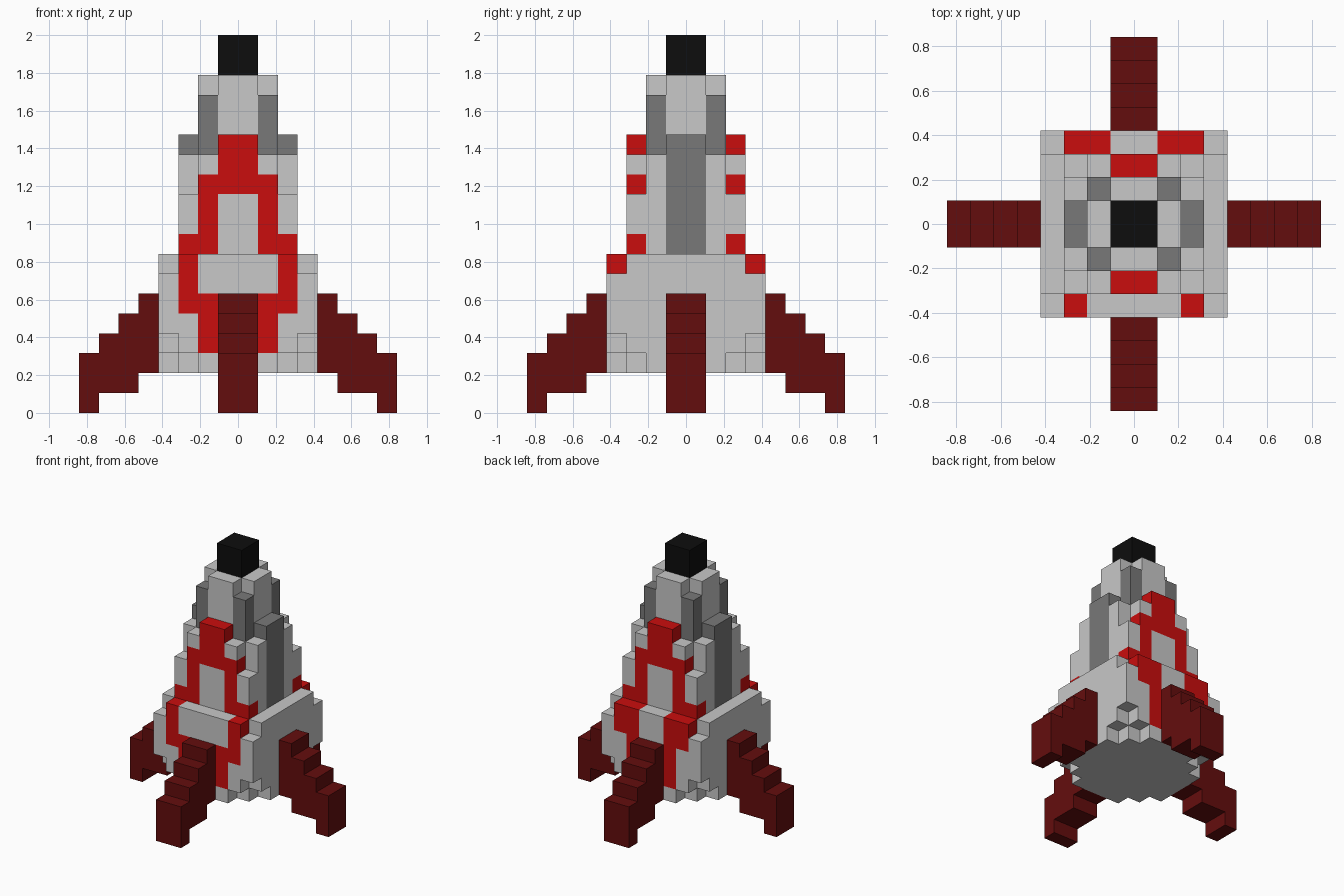
import bpy, bmesh, math
from mathutils import Vector

if "Cube" in bpy.data.objects:
    bpy.data.objects.remove(bpy.data.objects["Cube"])

U = 2 / 19  # one block

COLOURS = {
    "light_grey": (0.58, 0.58, 0.58, 1),
    "dark_grey": (0.19, 0.19, 0.19, 1),
    "red": (0.59, 0.004, 0.004, 1),
    "dark_red": (0.127, 0.004, 0.004, 1),
    "black": (0.004, 0.004, 0.004, 1),
}
NAMES = list(COLOURS)
MATS = []
for name, rgba in COLOURS.items():
    m = bpy.data.materials.new(name)
    m.diffuse_color = rgba
    m.use_nodes = True
    m.node_tree.nodes["Principled BSDF"].inputs["Base Color"].default_value = m.diffuse_color
    MATS.append(m)

cells = {}  # block position -> (part, colour)


def fill(part, colour, x, y, z):
    """Fill a range of blocks; colour None carves them away."""
    for i in range(*x):
        for j in range(*y):
            for k in range(*z):
                if colour:
                    cells[i, j, k] = (part, colour)
                else:
                    cells.pop((i, j, k), None)


def flip(r):
    return (-r[1], -r[0])


def fill4(part, colour, x, y, z):
    """Fill mirrored in x and y."""
    for a in (x, flip(x)):
        for b in (y, flip(y)):
            fill(part, colour, a, b, z)


def fill2(part, colour, x, y, z):
    """Fill mirrored in x only."""
    fill(part, colour, x, y, z)
    fill(part, colour, flip(x), y, z)


# Lower hull with chipped corners
P = "lower_hull"
fill(P, "light_grey", (-4, 4), (-4, 4), (2, 8))
for z in (2, 3, 7):
    fill4(P, None, (3, 4), (3, 4), (z, z + 1))
fill4(P, None, (2, 3), (3, 4), (2, 3))
fill4(P, None, (3, 4), (2, 3), (2, 3))
# front stripes, then back stripes
fill2(P, "red", (2, 3), (-4, -3), (5, 8))
fill2(P, "red", (1, 2), (-4, -3), (3, 6))
fill2(P, "red", (2, 3), (3, 4), (6, 8))
fill2(P, "red", (1, 2), (3, 4), (3, 8))

# Upper hull: stepped corners, side ribs, red arch front and back
P = "upper_hull"
fill(P, "light_grey", (-3, 3), (-3, 3), (8, 11))
fill4(P, "light_grey", (0, 2), (0, 3), (11, 13))
fill4(P, "light_grey", (2, 3), (0, 2), (11, 13))
fill4(P, "dark_grey", (2, 3), (0, 1), (8, 14))
fill4(P, "red", (2, 3), (2, 3), (8, 9))
fill4(P, "red", (1, 2), (2, 3), (8, 12))
fill4(P, "red", (0, 1), (2, 3), (11, 14))

# Nose: light cross with dark corners, black tip
fill4("nose", "light_grey", (0, 2), (0, 1), (13, 17))
fill4("nose", "light_grey", (0, 1), (1, 2), (13, 17))
fill4("nose", "dark_grey", (1, 2), (1, 2), (13, 16))
fill("nose_tip", "black", (-1, 1), (-1, 1), (17, 19))

# Four stepped fins: (bottom, top) of each block column going outward
for n, (lo, hi) in enumerate([(2, 6), (1, 5), (1, 4), (0, 3)]):
    out = (4 + n, 5 + n)
    fill("right_fin", "dark_red", out, (-1, 1), (lo, hi))
    fill("left_fin", "dark_red", flip(out), (-1, 1), (lo, hi))
    fill("back_fin", "dark_red", (-1, 1), out, (lo, hi))
    fill("front_fin", "dark_red", (-1, 1), flip(out), (lo, hi))


def build(part):
    """Skin the exposed sides of a part's blocks and merge flat areas."""
    bm = bmesh.new()
    verts = {}

    def vert(p):
        key = tuple(round(c) for c in p)
        if key not in verts:
            verts[key] = bm.verts.new(Vector(key) * U)
        return verts[key]

    for pos, (owner, colour) in cells.items():
        if owner != part:
            continue
        for axis in range(3):
            for s in (0, 1):
                near = list(pos)
                near[axis] += 2 * s - 1
                if tuple(near) in cells:
                    continue
                corners = []
                for a, b in ((0, 0), (1, 0), (1, 1), (0, 1)):
                    p = list(pos)
                    p[axis] += s
                    p[(axis + 1) % 3] += a
                    p[(axis + 2) % 3] += b
                    corners.append(vert(p))
                f = bm.faces.new(corners if s else corners[::-1])
                f.material_index = NAMES.index(colour)
    bmesh.ops.dissolve_limit(bm, angle_limit=math.radians(1), verts=bm.verts[:],
                             edges=bm.edges[:], delimit={'MATERIAL'})
    me = bpy.data.meshes.new(part)
    bm.to_mesh(me)
    bm.free()
    for m in MATS:
        me.materials.append(m)
    bpy.context.collection.objects.link(bpy.data.objects.new(part, me))


for part in sorted({owner for owner, _ in cells.values()}):
    build(part)
